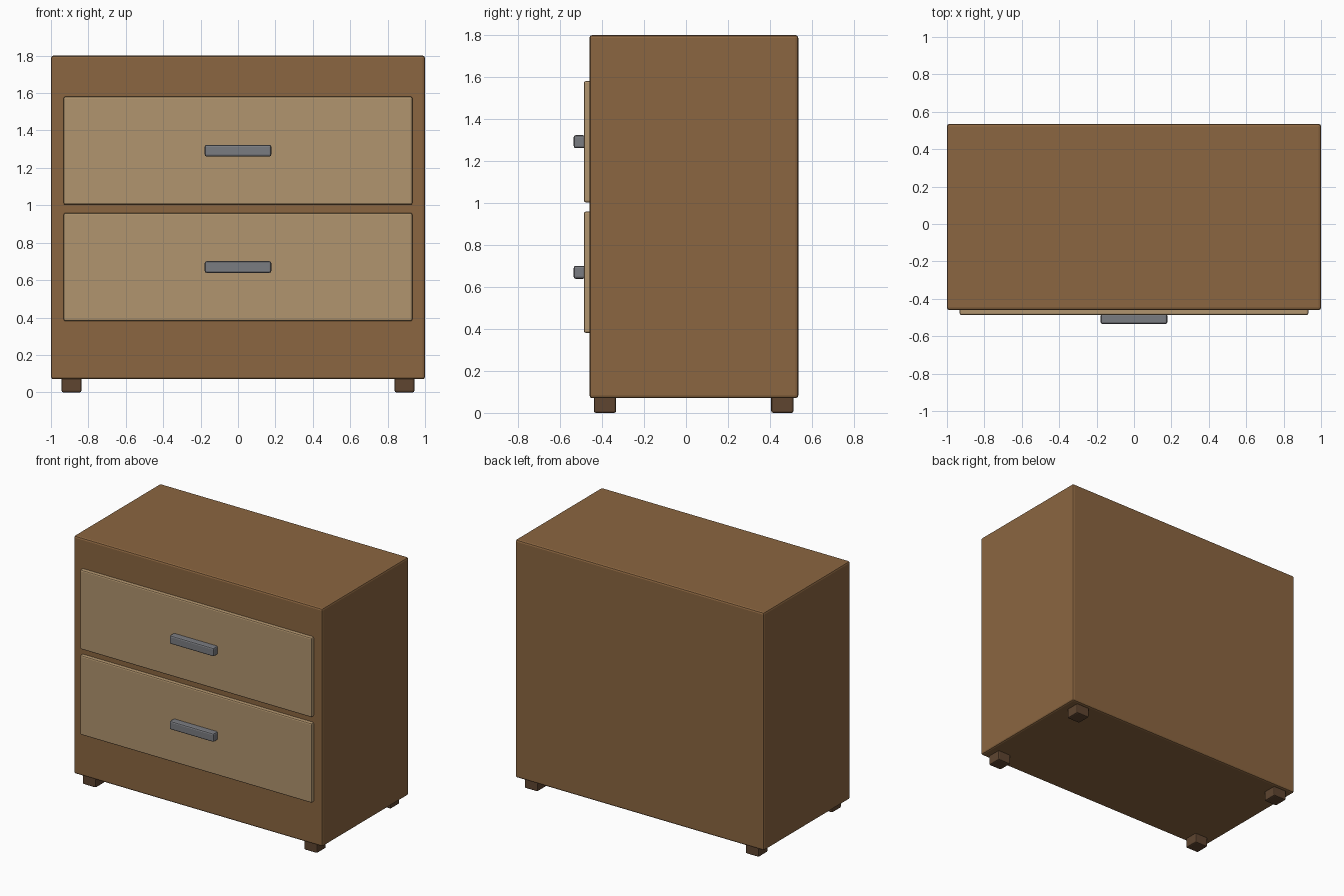
import bpy

if "Cube" in bpy.data.objects:
    bpy.data.objects.remove(bpy.data.objects["Cube"])


def material(name, rgb):
    m = bpy.data.materials.new(name)
    m.diffuse_color = (*rgb, 1)
    m.use_nodes = True
    m.node_tree.nodes["Principled BSDF"].inputs["Base Color"].default_value = m.diffuse_color
    return m


BROWN = material("brown wood", (0.258, 0.132, 0.052))
TAN = material("light wood", (0.440, 0.298, 0.156))
GREY = material("grey metal", (0.195, 0.200, 0.218))
DARK = material("dark wood", (0.114, 0.060, 0.030))


def box(name, x, y, z, mat, bevel):
    """Rounded box from (min, max) ranges on each axis."""
    bpy.ops.mesh.primitive_cube_add(
        size=1, location=[(a + b) / 2 for a, b in (x, y, z)])
    ob = bpy.context.object
    ob.name = name
    ob.scale = [b - a for a, b in (x, y, z)]
    bpy.ops.object.transform_apply(location=False, rotation=False, scale=True)
    mod = ob.modifiers.new("rounded edges", 'BEVEL')
    mod.width = bevel
    mod.segments = 2
    ob.data.materials.append(mat)
    return ob


# Cabinet body
box("cabinet_body", (-1, 1), (-0.46, 0.535), (0.07, 1.8), BROWN, 0.013)

# Drawer fronts with bar handles
for label, z in (("lower", 0.67), ("upper", 1.292)):
    box(label + "_drawer", (-0.932, 0.932), (-0.487, -0.44),
        (z - 0.289, z + 0.289), TAN, 0.009)
    box(label + "_handle", (-0.178, 0.178), (-0.535, -0.48),
        (z - 0.031, z + 0.031), GREY, 0.01)

# Four short feet
for side, x in (("left", -0.89), ("right", 0.89)):
    for end, y in (("front", -0.386), ("back", 0.459)):
        box(f"{end}_{side}_foot", (x - 0.053, x + 0.053),
            (y - 0.053, y + 0.053), (0, 0.085), DARK, 0.009)
